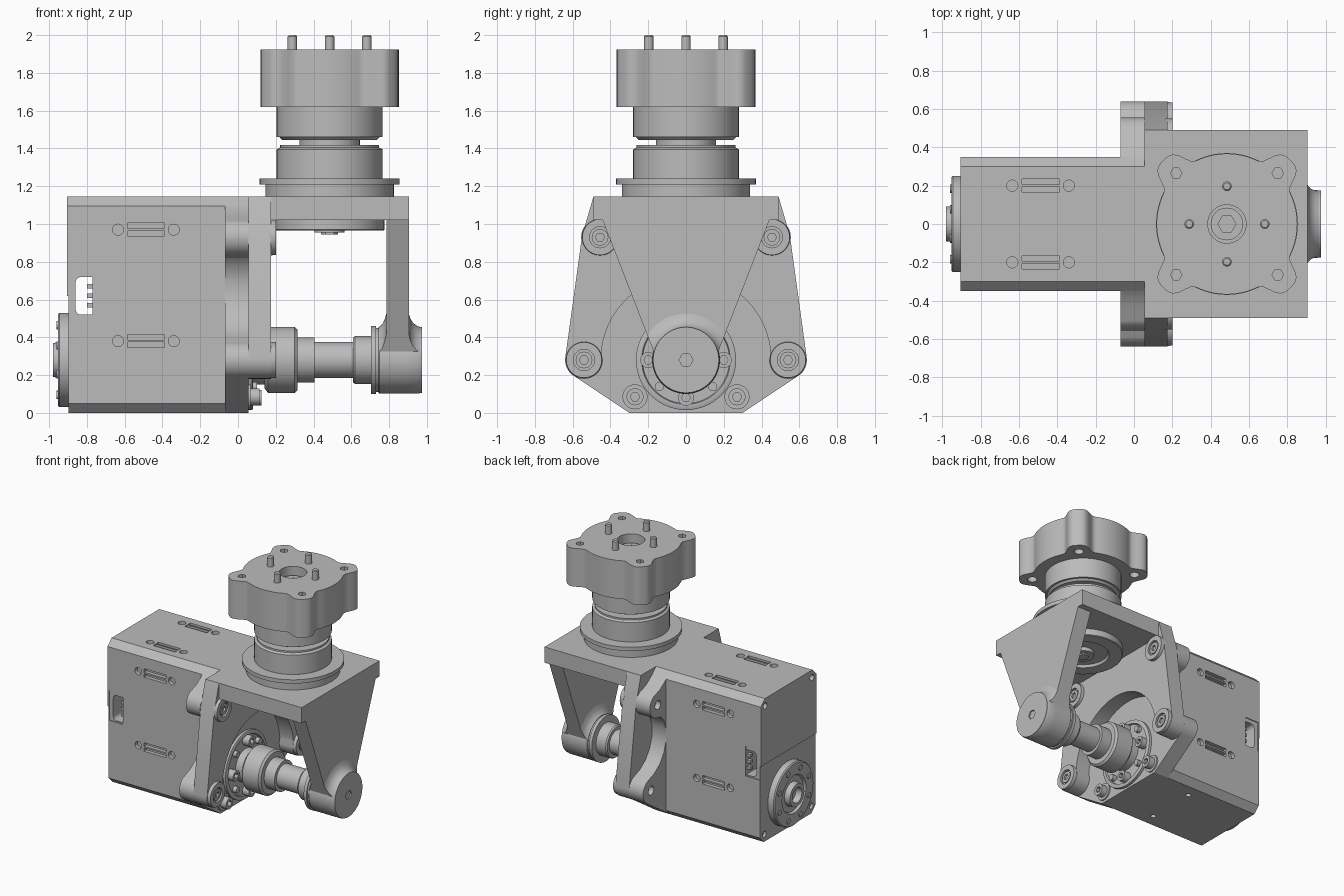
import bpy, bmesh, math
from math import cos, sin, pi, radians
from mathutils import Matrix, Vector

if "Cube" in bpy.data.objects:
    bpy.data.objects.remove(bpy.data.objects["Cube"])

grey = bpy.data.materials.new("machined_grey")
grey.use_nodes = True
grey.diffuse_color = (0.5, 0.5, 0.5, 1)
grey.node_tree.nodes["Principled BSDF"].inputs["Base Color"].default_value = (0.5, 0.5, 0.5, 1)

AXLE = 0.28      # height of the output axis
COL = 0.485      # x of the upright column


def place(axis, t, u, v):
    return Vector({"x": (t, u, v), "y": (u, t, v), "z": (u, v, t)}[axis])


def finish(name, bm):
    bmesh.ops.remove_doubles(bm, verts=bm.verts, dist=1e-5)
    bmesh.ops.recalc_face_normals(bm, faces=bm.faces)
    me = bpy.data.meshes.new(name)
    bm.to_mesh(me)
    bm.free()
    me.materials.append(grey)
    ob = bpy.data.objects.new(name, me)
    bpy.context.collection.objects.link(ob)
    return ob


def prism(name, pts, axis, lo, hi):
    """Outline extruded along an axis."""
    bm = bmesh.new()
    a = [bm.verts.new(place(axis, lo, u, v)) for u, v in pts]
    b = [bm.verts.new(place(axis, hi, u, v)) for u, v in pts]
    bm.faces.new(a)
    bm.faces.new(b)
    for i in range(len(a)):
        j = (i + 1) % len(a)
        bm.faces.new((a[i], a[j], b[j], b[i]))
    return finish(name, bm)


def lathe(name, prof, axis, cu, cv, n=64):
    """Profile of (position, radius) turned round an axis through (cu, cv)."""
    bm = bmesh.new()
    full = [(prof[0][0], 0)] + prof + [(prof[-1][0], 0)]
    vs = [bm.verts.new(place(axis, t, cu + r, cv)) for t, r in full]
    es = [bm.edges.new(p) for p in zip(vs, vs[1:])]
    bmesh.ops.spin(bm, geom=vs + es, cent=place(axis, 0, cu, cv),
                   axis=place(axis, 1, 0, 0), angle=2 * pi, steps=n)
    return finish(name, bm)


def rod(name, axis, lo, hi, r, cu, cv, n=24):
    return lathe(name, [(lo, r), (hi, r)], axis, cu, cv, n)


def box(name, x, y, z):
    return prism(name, [(x[0], y[0]), (x[1], y[0]), (x[1], y[1]), (x[0], y[1])], "z", *z)


def arc(cu, cv, r, a, b, n=16):
    return [(cu + r * cos(radians(a + (b - a) * i / n)),
             cv + r * sin(radians(a + (b - a) * i / n))) for i in range(n + 1)]


def mirrored(half):
    return half + [(-u, v) for u, v in reversed(half)]


def boolean(ob, tools, op="DIFFERENCE"):
    for tool in tools:
        mod = ob.modifiers.new("cut", "BOOLEAN")
        mod.operation, mod.solver, mod.object = op, "EXACT", tool
        tool.hide_render = True
    bpy.context.view_layer.objects.active = ob
    for mod in list(ob.modifiers):
        bpy.ops.object.modifier_apply(modifier=mod.name)
    for tool in tools:
        bpy.data.objects.remove(tool)


def socket_bolt(name, axis, lo, hi, r, cu, cv):
    ob = rod(name, axis, lo, hi, r, cu, cv)
    boolean(ob, [rod("hex_cutter", axis, hi - r * 0.6, hi + 0.05, r * 0.55, cu, cv, 6)])


# Motor housing with chamfered long edges
body = prism("motor_housing", mirrored([(0.30, 0), (0.35, 0.05), (0.35, 1.095), (0.30, 1.145)]),
             "x", -0.905, 0.05)
cutters = [box("back_step", (-1, -0.897), (-0.5, 0.5), (-0.1, 0.62))]
for s in (-1, 1):
    # side and top mounting holes with their slots
    for ax, c, face in (("y", 0.97, 0.35 * s), ("y", 0.38, 0.35 * s), ("z", 0.2 * s, 1.145)):
        d = 0.03
        for x in (-0.635, -0.34):
            cutters.append(rod("hole", ax, face - d, face + d, 0.029, x, c))
        for k in (-0.02, 0.02):
            slot = [(-0.585, c + k - 0.014), (-0.39, c + k - 0.014),
                    (-0.39, c + k + 0.014), (-0.585, c + k + 0.014)]
            cutters.append(prism("slot", slot, ax, face - d, face + d))
    # shallow frame round the connector
    cutters.append(box("frame", (-0.893, -0.77), sorted((0.343 * s, 0.4 * s)), (0.51, 0.75)))
    # back corner screws and underside holes
    for z in (0.06, 1.085):
        cutters.append(rod("hole", "x", -0.95, -0.875, 0.024, 0.295 * s, z))
    cutters.append(rod("hole", "z", -0.03, 0.04, 0.02, -0.35, 0.2 * s))
window = (arc(-0.83, 0.55, 0.03, 180, 270, 5) + [(-0.77, 0.52), (-0.77, 0.72)]
          + arc(-0.83, 0.69, 0.03, 90, 180, 5))
cutters.append(prism("connector_window", window, "y", -0.5, 0.5))
boolean(body, cutters)
for s in (-1, 1):
    for z in (0.57, 0.62, 0.67):
        box("connector_pin", (-0.80, -0.765), sorted((0.30 * s, 0.33 * s)), (z - 0.012, z + 0.012))

# Eared flange at the front of the housing
ear = [(0.30, 0)] + arc(0.54, AXLE, 0.1, -55, 60) + [
    (0.50, 0.40), (0.43, 0.45), (0.38, 0.52), (0.352, 0.60), (0.352, 0.70), (0.38, 0.78), (0.42, 0.82)]
ear += arc(0.455, 0.93, 0.1, -65, 60) + [(0.43, 1.04), (0.35, 1.095), (0.30, 1.145)]
flange = prism("housing_flange", mirrored(ear), "x", -0.07, 0.055)
boolean(flange, [rod("hole", "x", -0.1, -0.03, 0.035, s * y, z)
                 for s in (-1, 1) for y, z in ((0.54, AXLE), (0.455, 0.93))])

# Rear bearing cover
lathe("rear_cover", [(-0.89, 0.25), (-0.945, 0.25), (-0.953, 0.242), (-0.953, 0.15),
                     (-0.935, 0.14), (-0.935, 0.095), (-0.98, 0.09), (-0.98, 0.06), (-0.93, 0.055)],
      "x", 0, AXLE)
for i in range(8):
    a = i * pi / 4 + pi / 8
    rod("rear_cover_screw", "x", -0.96, -0.94, 0.022, 0.2 * cos(a), AXLE + 0.2 * sin(a), 12)

# Output face of the motor
lathe("output_disc", [(0.04, 0.265), (0.075, 0.265), (0.08, 0.255), (0.08, 0.235), (0.068, 0.23),
                      (0.068, 0.13), (0.16, 0.13)], "x", 0, AXLE)
for i in range(4):
    a = i * pi / 2
    socket_bolt("output_bolt", "x", 0.06, 0.125, 0.042, 0.2 * cos(a), AXLE + 0.2 * sin(a))
    a += pi / 4
    rod("output_pin", "x", 0.06, 0.1, 0.024, 0.2 * cos(a), AXLE + 0.2 * sin(a))
for s in (-1, 1):
    rod("corner_boss", "x", 0.04, 0.066, 0.066, 0.27 * s, 0.085, 32)
    socket_bolt("corner_bolt", "x", 0.06, 0.115, 0.045, 0.27 * s, 0.085)

# Yoke: arched plate, top plate and tapering far plate
arch = [(0.49, 1.145), (0.55, 0.94)] + arc(0.54, AXLE, 0.1, 6, -180) + arc(0, AXLE, 0.45, 5, 90, 24)
prism("yoke_arch_plate", mirrored(arch), "x", 0.055, 0.175)
box("yoke_top_plate", (0.055, 0.905), (-0.49, 0.49), (1.02, 1.145))
taper = mirrored([(0.49, 1.145)] + arc(0, AXLE, 0.178, 15, -89, 24))
prism("yoke_far_plate", taper, "x", 0.785, 0.905)
fillet = lathe("yoke_hub_fillet", [(0.88, 0.25), (0.905, 0.245), (0.912, 0.22), (0.926, 0.197),
                                   (0.945, 0.182), (0.965, 0.174)], "x", 0, AXLE)
boolean(fillet, [prism("taper_cutter", taper, "x", 0.85, 1.0)], "INTERSECT")
inner = lathe("yoke_inner_fillet", [(0.81, 0.245), (0.785, 0.245), (0.778, 0.22), (0.765, 0.19),
                                    (0.745, 0.174)], "x", 0, AXLE)
boolean(inner, [prism("taper_cutter", taper, "x", 0.7, 0.85)], "INTERSECT")
hub = rod("yoke_hub", "x", 0.785, 0.975, 0.174, 0, AXLE, 64)
boolean(hub, [rod("hex_cutter", "x", 0.95, 1.05, 0.037, 0, AXLE, 6)])

# Screwed pads on the arched plate
for s in (-1, 1):
    for y, z in ((0.54, AXLE), (0.455, 0.93)):
        lathe("yoke_pad", [(0.165, 0.097), (0.2, 0.094), (0.2, 0.056), (0.18, 0.056)],
              "x", s * y, z, 40)
        socket_bolt("yoke_screw", "x", 0.17, 0.195, 0.044, s * y, z)

# Stepped shaft between motor and yoke
lathe("drive_shaft", [(0.14, 0.15), (0.16, 0.175), (0.30, 0.175), (0.315, 0.16), (0.315, 0.12),
                      (0.405, 0.12), (0.405, 0.095), (0.61, 0.095), (0.61, 0.12), (0.62, 0.127),
                      (0.705, 0.127), (0.705, 0.18), (0.73, 0.18), (0.73, 0.17), (0.79, 0.17)],
      "x", 0, AXLE)

# Upright column: under-plate disc, stepped collar, neck, upper collar
lathe("under_disc", [(0.985, 0.18), (0.965, 0.19), (0.965, 0.285), (0.97, 0.29), (1.03, 0.29)],
      "z", COL, 0)
rod("under_bolt", "z", 0.955, 1.0, 0.08, COL, 0, 32)
rod("under_bolt_hex", "z", 0.945, 0.96, 0.045, COL, 0, 6)
lathe("column", [(1.14, 0.34), (1.21, 0.34), (1.21, 0.37), (1.24, 0.37), (1.24, 0.28), (1.395, 0.28),
                 (1.405, 0.262), (1.418, 0.262), (1.418, 0.16), (1.445, 0.16), (1.445, 0.25),
                 (1.46, 0.265), (1.46, 0.28), (1.63, 0.28)], "z", COL, 0)

# Lobed head: round body swelling at four corners
outline = []
for i in range(144):
    a = 2 * pi * i / 144
    off = (math.degrees(a) % 90 - 45) / 12.5
    r = 0.367 + 0.103 * math.exp(-off ** 4)
    outline.append((COL + r * cos(a), r * sin(a)))
head = prism("lobed_head", outline, "z", 1.62, 1.925)
corners = [(COL + 0.265 * i, 0.265 * j) for i in (-1, 1) for j in (-1, 1)]
boolean(head, [rod("bore_cutter", "z", 1.80, 2, 0.1, COL, 0, 48)]
        + [rod("hex_cutter", "z", 1.87, 2, 0.03, x, y, 6) for x, y in corners]
        + [rod("hole_cutter", "z", 1.55, 1.66, 0.035, x, y) for x, y in corners])
socket_bolt("head_centre_bolt", "z", 1.79, 1.86, 0.085, COL, 0)
for i in range(4):
    a = i * pi / 2
    lathe("head_pin", [(1.9, 0.025), (1.993, 0.025), (2.0, 0.018)], "z",
          COL + 0.197 * cos(a), 0.197 * sin(a), 20)

# Smooth the round surfaces, keep the edges crisp
for ob in bpy.context.view_layer.objects:
    ob.select_set(ob.type == "MESH")
bpy.context.view_layer.objects.active = body
bpy.ops.object.shade_smooth_by_angle(angle=radians(30))
